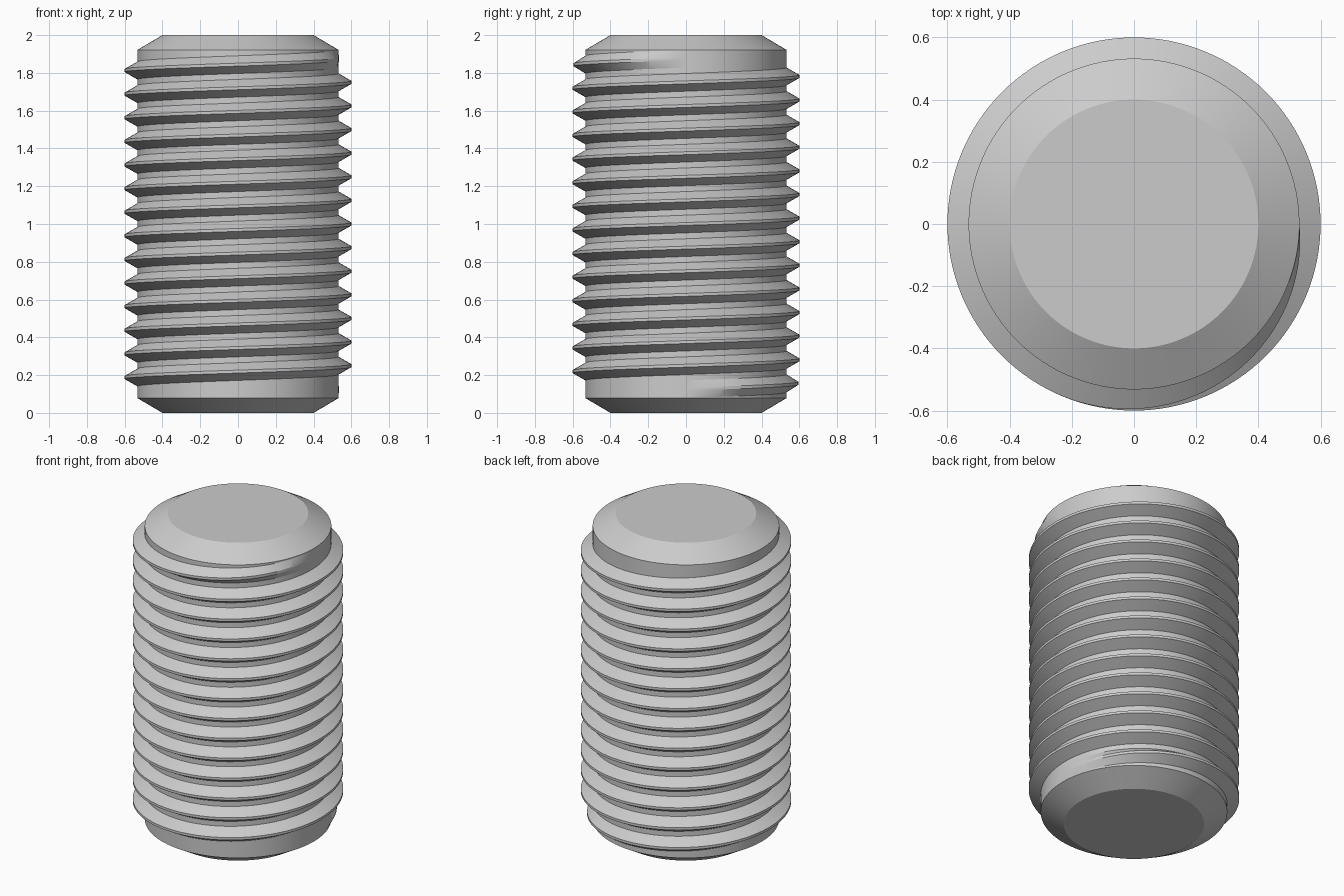
import bpy, bmesh, math

if "Cube" in bpy.data.objects:
    bpy.data.objects.remove(bpy.data.objects["Cube"], do_unlink=True)

SEGMENTS = 128
PITCH = 0.125
TURNS = 14
HEIGHT = 2.0
MAJOR = 0.6
MINOR = 0.532
TIP = 0.4
CHAMFER = 0.078
CREST_HALF = PITCH / 16      # half width of the flat crest
BASE_HALF = PITCH * 3 / 8    # half width of the ridge at its root
RUNOUT = 1 / 3               # turns over which each thread end fades

steel = bpy.data.materials.new("steel grey")
steel.use_nodes = True
colour = (0.6, 0.6, 0.6, 1.0)
steel.diffuse_color = colour
steel.node_tree.nodes["Principled BSDF"].inputs["Base Color"].default_value = colour


def polar(radius, angle, z):
    return (radius * math.cos(angle), radius * math.sin(angle), z)


def skin(name, rings, cap=False):
    """Bridge successive point rows with quads and add the object."""
    bm = bmesh.new()
    rows = [[bm.verts.new(p) for p in ring] for ring in rings]
    for a, b in zip(rows, rows[1:]):
        for i in range(len(a) - 1):
            bm.faces.new((a[i], b[i], b[i + 1], a[i + 1]))
        if cap:
            bm.faces.new((a[-1], b[-1], b[0], a[0]))
    if cap:
        bm.faces.new(rows[0][::-1])
        bm.faces.new(rows[-1])
        bmesh.ops.recalc_face_normals(bm, faces=bm.faces)
    mesh = bpy.data.meshes.new(name)
    bm.to_mesh(mesh)
    bm.free()
    obj = bpy.data.objects.new(name, mesh)
    bpy.context.collection.objects.link(obj)
    mesh.materials.append(steel)
    bpy.ops.object.select_all(action="DESELECT")
    obj.select_set(True)
    bpy.context.view_layer.objects.active = obj
    bpy.ops.object.shade_smooth_by_angle(angle=math.radians(25))
    return obj


# Chamfered core cylinder
profile = [(TIP, 0), (MINOR, CHAMFER), (MINOR, HEIGHT - CHAMFER), (TIP, HEIGHT)]
skin("core", [[polar(r, math.tau * i / SEGMENTS, z) for i in range(SEGMENTS)]
              for r, z in profile], cap=True)

# Right-handed helical ridge, fading out at both ends
rows = []
for i in range(TURNS * SEGMENTS + 1):
    turn = i / SEGMENTS
    fade = min(1, turn / RUNOUT, (TURNS - turn) / RUNOUT)
    crest = MINOR + (MAJOR - MINOR) * math.sin(fade * math.pi / 2)
    z = PITCH * (1 + turn)
    section = [(MINOR, -BASE_HALF), (crest, -CREST_HALF),
               (crest, CREST_HALF), (MINOR, BASE_HALF)]
    rows.append([polar(r, math.tau * turn, z + dz) for r, dz in section])
skin("thread", rows)
